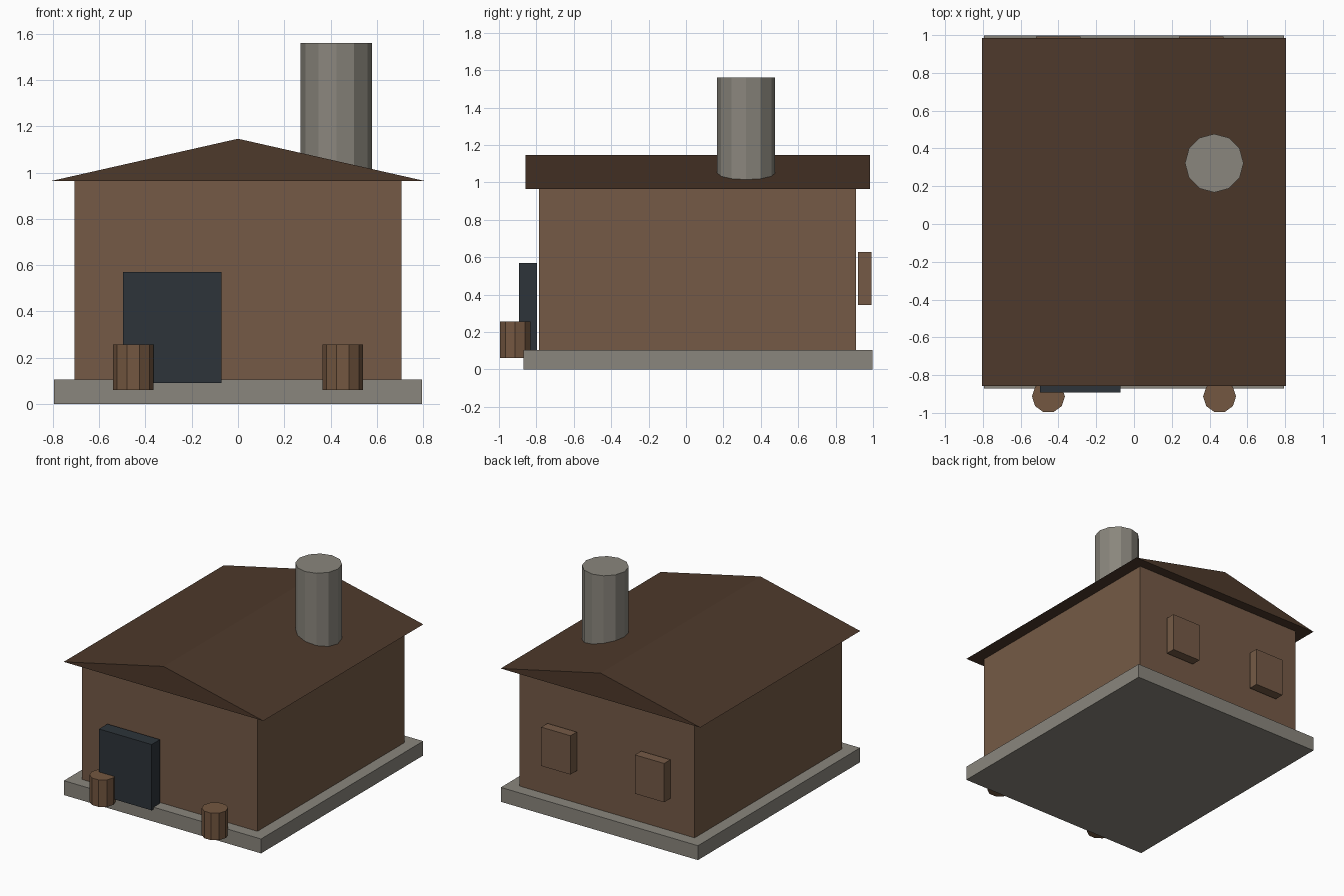
import bpy, bmesh, math
from mathutils import Matrix

old = bpy.data.objects.get("Cube")
if old:
    bpy.data.objects.remove(old, do_unlink=True)


def material(name, rgb):
    mat = bpy.data.materials.new(name)
    mat.use_nodes = True
    color = (*rgb, 1)
    mat.diffuse_color = color
    bsdf = next(n for n in mat.node_tree.nodes if n.type == 'BSDF_PRINCIPLED')
    bsdf.inputs["Base Color"].default_value = color
    return mat


stone = material("grey stone", (0.254, 0.239, 0.205))
timber = material("brown timber", (0.178, 0.102, 0.061))
roofing = material("dark brown roofing", (0.076, 0.041, 0.024))
iron = material("dark slate", (0.026, 0.034, 0.042))
barrel_wood = material("barrel wood", (0.174, 0.095, 0.052))


def finish(name, bm, mat):
    bmesh.ops.recalc_face_normals(bm, faces=bm.faces)
    mesh = bpy.data.meshes.new(name)
    bm.to_mesh(mesh)
    bm.free()
    mesh.materials.append(mat)
    obj = bpy.data.objects.new(name, mesh)
    bpy.context.collection.objects.link(obj)
    return obj


def box(name, mat, xs, ys, zs):
    bm = bmesh.new()
    spans = (xs, ys, zs)
    place = Matrix.Translation([(a + b) / 2 for a, b in spans])
    size = Matrix.Diagonal([b - a for a, b in spans] + [1])
    bmesh.ops.create_cube(bm, size=1, matrix=place @ size)
    return finish(name, bm, mat)


def cylinder(name, mat, x, y, radius, zs, sides):
    bm = bmesh.new()
    place = Matrix.Translation((x, y, sum(zs) / 2))
    turn = Matrix.Rotation(math.pi / 2, 4, 'Z')
    bmesh.ops.create_cone(bm, cap_ends=True, segments=sides, radius1=radius,
                          radius2=radius, depth=zs[1] - zs[0], matrix=place @ turn)
    return finish(name, bm, mat)


# Foundation and walls
box("foundation", stone, (-0.795, 0.795), (-0.87, 0.998), (0, 0.105))
box("walls", timber, (-0.707, 0.707), (-0.785, 0.91), (0.1, 0.97))

# Gabled roof: triangular profile swept front to back
bm = bmesh.new()
gable = [bm.verts.new((x, -0.858, z)) for x, z in
         ((-0.805, 0.964), (0.805, 0.964), (0, 1.146))]
face = bm.faces.new(gable)
swept = bmesh.ops.extrude_face_region(bm, geom=[face], use_keep_orig=True)["geom"]
bmesh.ops.translate(bm, vec=(0, 1.843, 0),
                    verts=[v for v in swept if isinstance(v, bmesh.types.BMVert)])
finish("roof", bm, roofing)

# Chimney through the left slope
cylinder("chimney", stone, 0.425, 0.322, 0.155, (0.98, 1.56), 12)

# Door on the front
box("door", iron, (-0.497, -0.072), (-0.892, -0.796), (0.09, 0.57))

# Shutters on the back
for name, x in (("right_shutter", -0.4), ("left_shutter", 0.355)):
    box(name, timber, (x - 0.118, x + 0.118), (0.92, 0.992), (0.345, 0.628))

# Barrels either side of the front
for name, x in (("right_barrel", -0.453), ("left_barrel", 0.453)):
    cylinder(name, barrel_wood, x, -0.913, 0.087, (0.06, 0.257), 10)
